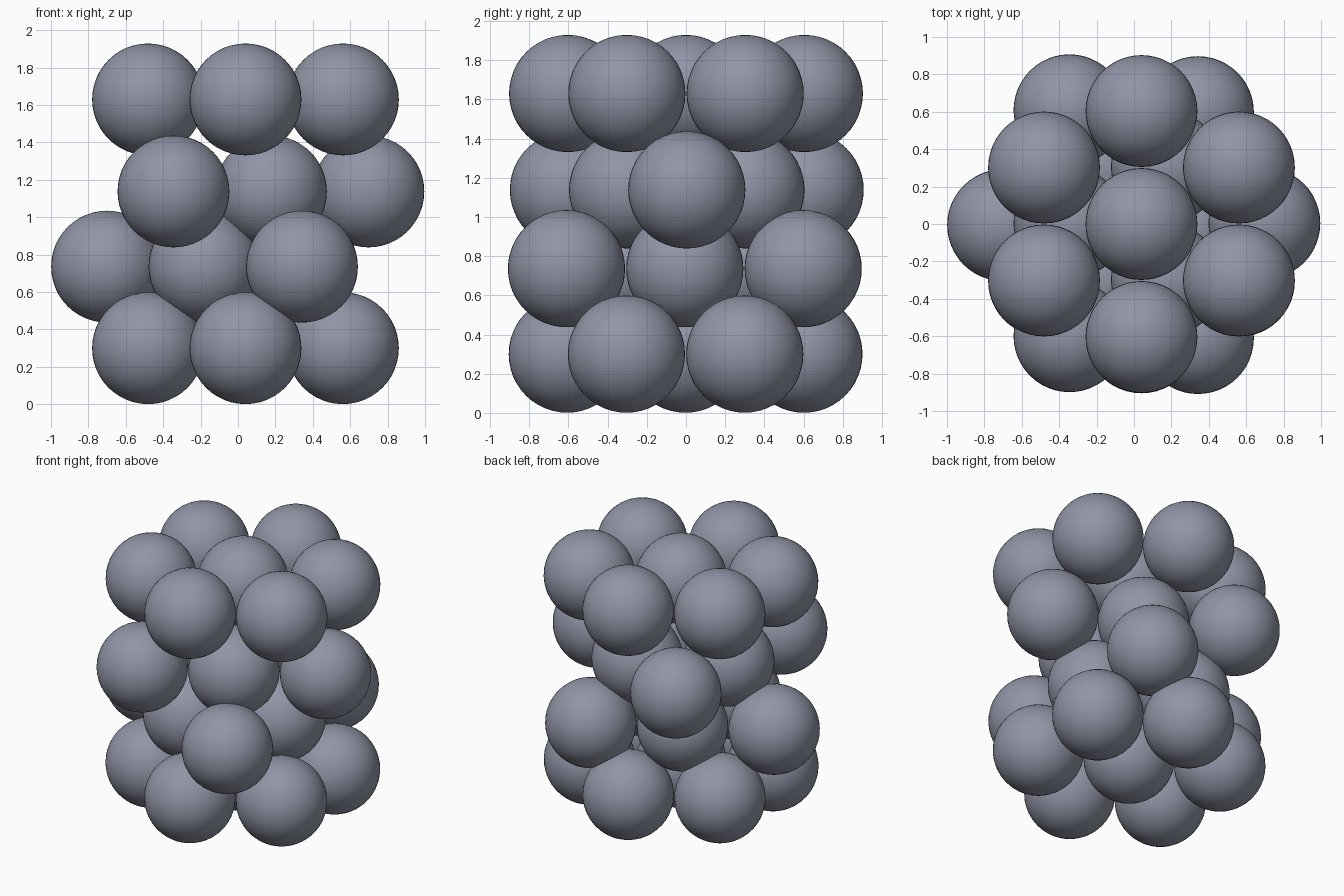
import bpy

if "Cube" in bpy.data.objects:
    bpy.data.objects.remove(bpy.data.objects["Cube"])

R = 0.299     # ball radius
DX = 0.521    # spacing between columns
DY = 0.604    # spacing between balls in a column

mat = bpy.data.materials.new("slate grey")
mat.diffuse_color = (0.28, 0.30, 0.38, 1)
mat.use_nodes = True
mat.node_tree.nodes["Principled BSDF"].inputs["Base Color"].default_value = mat.diffuse_color


def ball(name, x, y, z):
    bpy.ops.mesh.primitive_uv_sphere_add(segments=48, ring_count=24, radius=R, location=(x, y, z))
    ob = bpy.context.object
    ob.name = name
    ob.data.materials.append(mat)
    bpy.ops.object.shade_smooth()


def layer(name, x0, y0, z, counts):
    """Close-packed layer: columns along x, each with n balls centred in y."""
    k = 0
    for col, n in enumerate(counts):
        for i in range(n):
            k += 1
            ball(f"{name}_ball_{k}", x0 + col * DX, y0 + (i - (n - 1) / 2) * DY, z)


# hexagonal layers at bottom and top, two opposed triangular layers between
layer("bottom_layer", -0.481, -0.002, 0.30, (2, 3, 2))
layer("lower_triangle", -0.70, -0.006, 0.736, (1, 2, 3))
layer("upper_triangle", -0.345, 0.004, 1.138, (3, 2, 1))
layer("top_layer", -0.481, 0.0, 1.63, (2, 3, 2))
